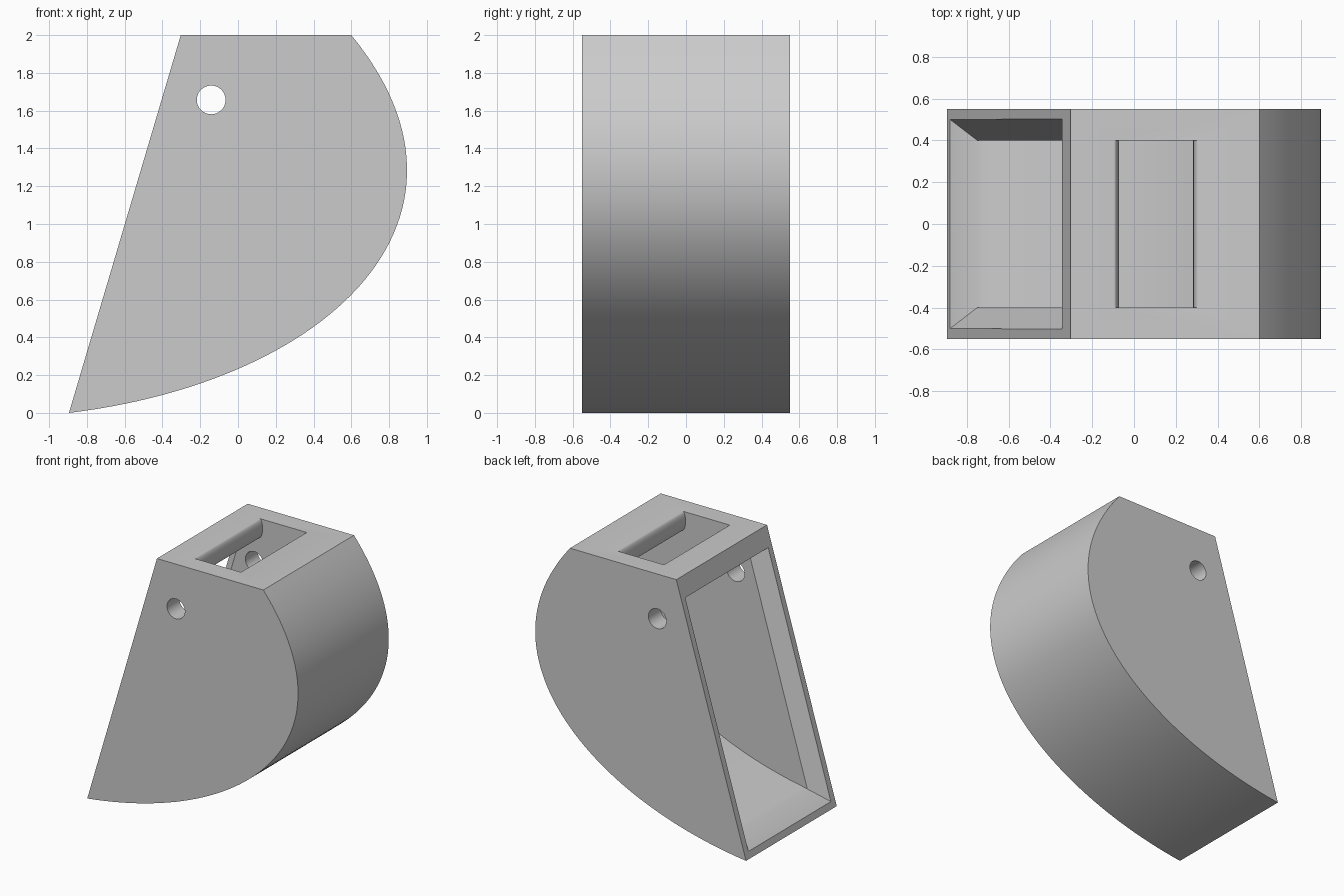
import bpy, bmesh, math
from mathutils import Vector

if "Cube" in bpy.data.objects:
    bpy.data.objects.remove(bpy.data.objects["Cube"], do_unlink=True)

HALF_W, INNER_W, MOUTH_W = 0.55, 0.40, 0.50
TOP, CEILING, WALL, STEPS = 2.0, 1.855, 0.13, 56

grey = bpy.data.materials.new("light_grey")
grey.use_nodes = True
colour = (0.6, 0.6, 0.6, 1)
grey.diffuse_color = colour
grey.node_tree.nodes["Principled BSDF"].inputs["Base Color"].default_value = colour


def prism(name, profile, half_width):
    """Extrude an (x, z) profile along y, centred on y = 0."""
    bm = bmesh.new()
    verts = [bm.verts.new((x, -half_width, z)) for x, z in profile]
    base = bm.faces.new(verts)
    new = bmesh.ops.extrude_face_region(bm, geom=[base])["geom"]
    bmesh.ops.translate(bm, vec=(0, 2 * half_width, 0),
                        verts=[v for v in new if isinstance(v, bmesh.types.BMVert)])
    return name, bm


def finish(name, bm):
    bmesh.ops.recalc_face_normals(bm, faces=bm.faces[:])
    mesh = bpy.data.meshes.new(name)
    bm.to_mesh(mesh)
    bm.free()
    mesh.materials.append(grey)
    obj = bpy.data.objects.new(name, mesh)
    bpy.context.collection.objects.link(obj)
    return obj


# Curved back of the scoop as one cubic curve, with its inward offset
p0, p1, p2, p3 = (Vector(p) for p in ((-0.895, 0), (0.5, 0.17), (1.387, 1.04), (0.6, TOP)))
outer, inner = [], []
for i in range(STEPS + 1):
    t = i / STEPS
    s = 1 - t
    point = p0 * s**3 + p1 * (3 * s * s * t) + p2 * (3 * s * t * t) + p3 * t**3
    tangent = ((p1 - p0) * s * s + (p2 - p1) * (2 * s * t) + (p3 - p2) * t * t).normalized()
    outer.append(point)
    inner.append(point + Vector((-tangent.y, tangent.x)) * WALL)

# Solid scoop body: curved back, flat top, slanted mouth plane
bucket = finish(*prism("scoop_body", outer + [Vector((-0.303, TOP))], HALF_W))

# Cavity: inner shell profile, flared out to a wider mouth
low, high = Vector((-0.75, 0.15)), Vector((-0.248, CEILING))
shell = [p for p in inner if p.x > low.x + 0.03 and p.y < CEILING - 0.005]
before, after = shell[-1], inner[inner.index(shell[-1]) + 1]
shell.append(before.lerp(after, (CEILING - before.y) / (after.y - before.y)))
name, bm = prism("cavity_cutter", [low] + shell + [high], INNER_W)
mouth = max((f for f in bm.faces if len(f.verts) == 4), key=lambda f: f.calc_area())
new = bmesh.ops.extrude_face_region(bm, geom=[mouth])["geom"]
if mouth.is_valid:
    bmesh.ops.delete(bm, geom=[mouth], context="FACES_ONLY")
REACH = 1.15  # carries the flare slightly past the mouth plane
for v in (g for g in new if isinstance(g, bmesh.types.BMVert)):
    upper = v.co.z > 1
    v.co.x += (-0.095 if upper else -0.13) * REACH
    v.co.z += (0 if upper else -0.10) * REACH
    v.co.y += math.copysign((MOUTH_W - INNER_W) * REACH, v.co.y)
cavity = finish(name, bm)

# Top slot whose two long edges bulge inwards as rounded grips
mid, half_h, reach = (TOP + CEILING) / 2, (TOP - CEILING) / 2, 0.202
bulge = [(reach - 0.025 * math.cos(a * math.pi / 20), mid + half_h * math.sin(a * math.pi / 20))
         for a in range(-10, 11)]
side = [(reach, CEILING - 0.05)] + bulge + [(reach, TOP + 0.1)]
slot_profile = [(0.106 + x, z) for x, z in side] + [(0.106 - x, z) for x, z in reversed(side)]
slot = finish(*prism("slot_cutter", slot_profile, INNER_W - 0.001))

# Round pivot hole through both side walls
circle = [(-0.142 + 0.076 * math.cos(a * math.tau / 48), 1.657 + 0.076 * math.sin(a * math.tau / 48))
          for a in range(48)]
pivot = finish(*prism("pivot_hole_cutter", circle, HALF_W + 0.1))

# Cut everything out of the body
bpy.context.view_layer.objects.active = bucket
for cutter in (cavity, slot, pivot):
    cutter.hide_render = True
    mod = bucket.modifiers.new(cutter.name, "BOOLEAN")
    mod.operation, mod.solver, mod.object = "DIFFERENCE", "EXACT", cutter
    bpy.ops.object.modifier_apply(modifier=mod.name)
    bpy.data.objects.remove(cutter, do_unlink=True)

bpy.ops.object.select_all(action="DESELECT")
bucket.select_set(True)
bpy.ops.object.shade_smooth_by_angle(angle=math.radians(30))
